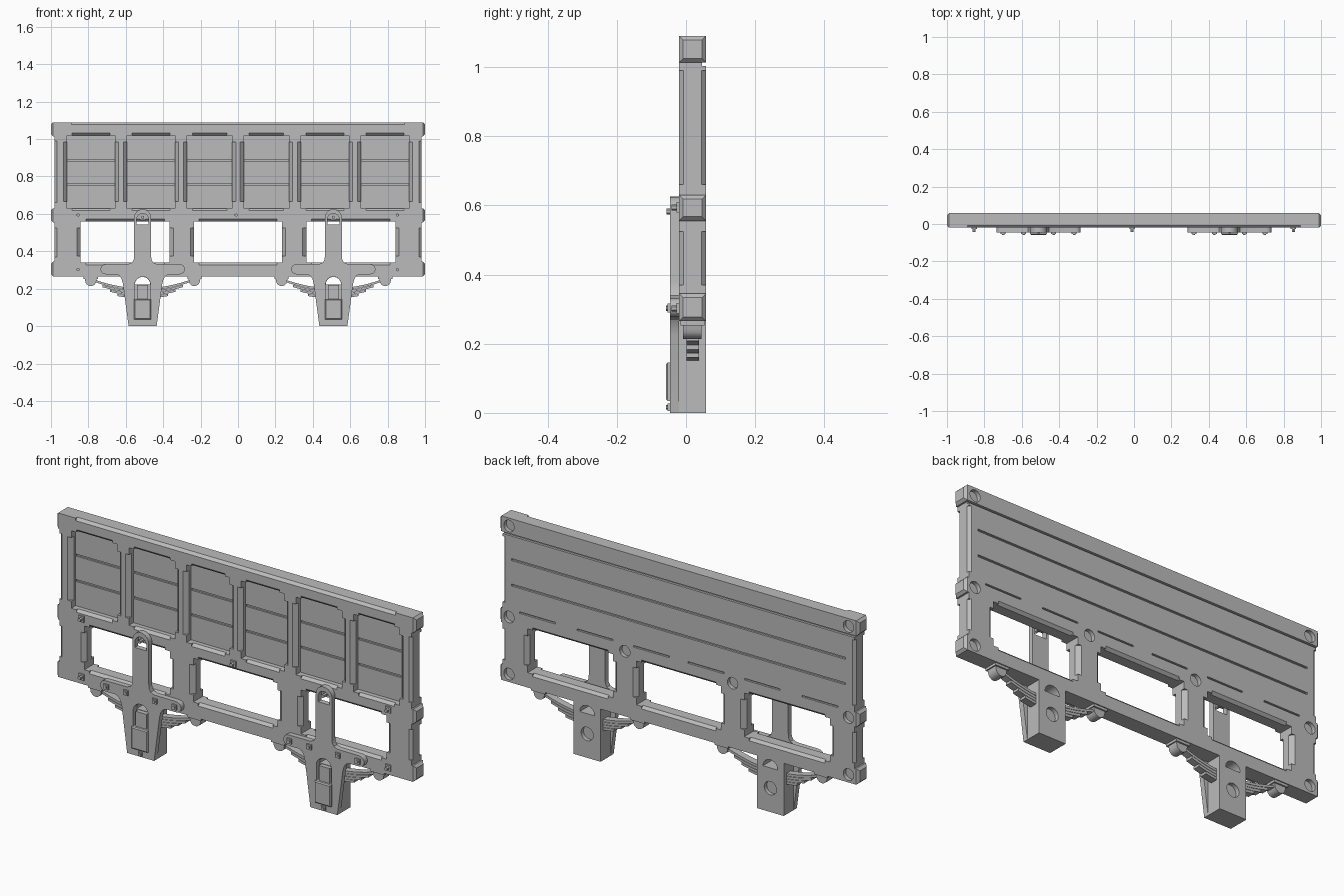
import bpy, bmesh, math
from mathutils import Matrix, Vector

cube = bpy.data.objects.get("Cube")
if cube:
    bpy.data.objects.remove(cube)

grey = bpy.data.materials.new("plain grey")
grey.use_nodes = True
GREY = (0.5, 0.5, 0.5, 1)
grey.diffuse_color = GREY
grey.node_tree.nodes["Principled BSDF"].inputs["Base Color"].default_value = GREY

FRONT, BACK = -0.02, 0.058


def box(bm, x, y, z):
    """Box from three (low, high) ranges."""
    mid = [(a + b) / 2 for a, b in (x, y, z)]
    size = [abs(b - a) for a, b in (x, y, z)]
    m = Matrix.Translation(mid) @ Matrix.Diagonal((*size, 1))
    return bmesh.ops.create_cube(bm, size=1, matrix=m)["verts"]


def rod(bm, centre, axis, radius, length, sides=24):
    """Cylinder along an axis; four sides give a diamond for cutting chamfers."""
    turn = {"x": Matrix.Rotation(math.pi / 2, 4, "Y"),
            "y": Matrix.Rotation(math.pi / 2, 4, "X"), "z": Matrix()}[axis]
    bmesh.ops.create_cone(bm, cap_ends=True, segments=sides, radius1=radius, radius2=radius,
                          depth=length, matrix=Matrix.Translation(centre) @ turn)


def prism(bm, outline, y0, y1):
    """Extrude an x-z outline between two depths."""
    face = bm.faces.new([bm.verts.new((x, y0, z)) for x, z in outline])
    out = bmesh.ops.extrude_face_region(bm, geom=[face])["geom"]
    moved = [v for v in out if isinstance(v, bmesh.types.BMVert)]
    bmesh.ops.translate(bm, vec=(0, y1 - y0, 0), verts=moved)


def arc(cx, cz, r, start, end, n=8):
    angles = [math.radians(start + (end - start) * i / n) for i in range(n + 1)]
    return [(cx + r * math.cos(a), cz + r * math.sin(a)) for a in angles]


def finish(name, bm):
    bmesh.ops.recalc_face_normals(bm, faces=bm.faces)
    mesh = bpy.data.meshes.new(name)
    bm.to_mesh(mesh)
    bm.free()
    ob = bpy.data.objects.new(name, mesh)
    bpy.context.collection.objects.link(ob)
    mesh.materials.append(grey)
    return ob


def activate(ob):
    bpy.ops.object.select_all(action="DESELECT")
    ob.select_set(True)
    bpy.context.view_layer.objects.active = ob


def smooth(ob):
    activate(ob)
    bpy.ops.object.shade_smooth_by_angle(angle=math.radians(30))


def cut(ob, bm):
    """Subtract the cutter mesh and throw the cutter away."""
    cutter = finish("cutter", bm)
    cutter.hide_render = True
    mod = ob.modifiers.new("cut", "BOOLEAN")
    mod.operation, mod.solver, mod.object = "DIFFERENCE", "EXACT", cutter
    activate(ob)
    bpy.ops.object.modifier_apply(modifier=mod.name)
    bpy.data.objects.remove(cutter)


# Wall: one slab, later cut into posts, rails and planks
bm = bmesh.new()
box(bm, (-0.98, 0.98), (FRONT, BACK), (0.265, 1.09))
wall = finish("side_wall", bm)

panels = [(s * c, h) for s in (-1, 1) for c, h in ((0.786, 0.128), (0.465, 0.128), (0.152, 0.12))]
windows = [(-0.603, 0.238), (0, 0.235), (0.603, 0.238)]
PANEL_Z, WINDOW_Z = (0.63, 1.02), (0.34, 0.56)

# Recessed plank panels and open windows
bm = bmesh.new()
for c, h in panels:
    box(bm, (c - h, c + h), (-0.1, 0.015), PANEL_Z)
for c, h in windows:
    box(bm, (c - h, c + h), (-0.1, 0.1), WINDOW_Z)
cut(wall, bm)

# Stopped chamfers on the timber edges
bm = bmesh.new()
for group, (z0, z1), depths in ((panels, PANEL_Z, (FRONT,)), (windows, WINDOW_Z, (FRONT, BACK))):
    for c, h in group:
        for y in depths:
            for s in (-1, 1):
                rod(bm, (c + s * h, y, (z0 + z1) / 2), "z", 0.02, z1 - z0 - 0.07, 4)
            for z in (z0, z1):
                rod(bm, (c, y, z), "x", 0.013, 2 * h - 0.055, 4)
for s in (-1, 1):
    for y in (FRONT, BACK):
        for z0, z1 in ((0.66, 0.99), (0.37, 0.525)):
            rod(bm, (s * 0.98, y, (z0 + z1) / 2), "z", 0.013, z1 - z0, 4)
rod(bm, (0, FRONT, 1.09), "x", 0.013, 1.78, 4)
cut(wall, bm)

# Plank seams on both sides and round sockets on the back
bm = bmesh.new()
for z in (0.757, 0.885):
    box(bm, (-0.93, 0.93), (0.048, 0.1), (z - 0.005, z + 0.005))
    for c, h in panels:
        box(bm, (c - h + 0.002, c + h - 0.002), (0, 0.024), (z - 0.005, z + 0.005))
box(bm, (-1.1, 1.1), (0.046, 0.1), (1.003, 1.013))
for c, h in panels:
    box(bm, (c - 0.1, c + 0.1), (0.048, 0.1), (0.626, 0.634))
for s in (-1, 1):
    for x, z in ((0.945, 1.05), (0.945, 0.592), (0.945, 0.305), (0.3, 0.592)):
        rod(bm, (s * x, 0.068, z), "y", 0.029, 0.06)
cut(wall, bm)

# Bevelled rail ends standing proud of the posts
for s, side in ((-1, "right"), (1, "left")):
    for level, z in (("top", (1.013, 1.09)), ("middle", (0.555, 0.63)), ("bottom", (0.265, 0.345))):
        bm = bmesh.new()
        box(bm, (s * 0.98, s), (FRONT, BACK), z)
        tip = [e for e in bm.edges if all(abs(v.co.x) > 0.99 for v in e.verts)]
        bmesh.ops.bevel(bm, geom=tip, offset=0.012, segments=1, affect="EDGES")
        finish(f"{level}_rail_end_{side}", bm)


def bolt(name, x, z, y, plate=0.015, reach=0.022):
    """Square washer with a hexagonal nut."""
    bm = bmesh.new()
    box(bm, (x - plate, x + plate), (y - 0.007, y), (z - plate, z + plate))
    rod(bm, (x, y - reach / 2, z), "y", plate * 0.6, reach, 6)
    finish(name, bm)


for i, (x, z) in enumerate(((-0.855, 0.594), (-0.01, 0.594), (0.852, 0.594),
                            (-0.855, 0.302), (0.852, 0.302))):
    bolt(f"wall_bolt_{i + 1}", x, z, FRONT)


def axle_guard(cx, side):
    # Guard plate with side arms and a tall strap
    half = [(0.075, 0), (0.105, 0.225), (0.112, 0.252), (0.122, 0.268), (0.14, 0.277)]
    half += arc(0.198, 0.304, 0.027, -90, 90)
    half += [(0.075, 0.332), (0.056, 0.34), (0.047, 0.356), (0.045, 0.38)]
    half += arc(0, 0.58, 0.045, 0, 90)
    outline = half + [(-x, z) for x, z in reversed(half[:-1])]
    bm = bmesh.new()
    prism(bm, [(cx + x, z) for x, z in outline], -0.046, FRONT)
    plate = finish(f"guard_plate_{side}", bm)
    bm = bmesh.new()
    arch = arc(cx, 0.222, 0.042, 0, 180, 16)
    prism(bm, [(cx - 0.042, 0.06), (cx + 0.042, 0.06)] + arch, -0.1, 0.1)
    slot = arc(cx, 0.57, 0.032, 0, 180)
    prism(bm, [(cx - 0.032, 0.542), (cx + 0.032, 0.542)] + slot, -0.1, 0.1)
    cut(plate, bm)
    smooth(plate)

    # Leg block behind the plate, with an arched hole and a rear socket
    bm = bmesh.new()
    box(bm, (cx - 0.075, cx + 0.075), (FRONT, BACK), (0, 0.265))
    leg = finish(f"leg_block_{side}", bm)
    bm = bmesh.new()
    prism(bm, arc(cx, 0.222, 0.041, 0, 180, 16), -0.1, 0.1)
    rod(bm, (cx, 0.068, 0.12), "y", 0.034, 0.06)
    cut(leg, bm)
    smooth(leg)

    # Axle box and the smaller block above it
    bm = bmesh.new()
    box(bm, (cx - 0.045, cx + 0.045), (-0.058, -0.015), (0.035, 0.145))
    bmesh.ops.bevel(bm, geom=[e for e in bm.edges if all(v.co.y < -0.05 for v in e.verts)],
                    offset=0.005, segments=1, affect="EDGES")
    finish(f"axle_box_{side}", bm)
    bm = bmesh.new()
    box(bm, (cx - 0.03, cx + 0.03), (-0.042, -0.015), (0.14, 0.22))
    finish(f"spring_block_{side}", bm)

    # Bolts on the arms, strap and foot
    for i, x in enumerate((-0.19, -0.08, 0.08, 0.19)):
        bolt(f"arm_bolt_{side}_{i + 1}", cx + x, 0.303, -0.046, 0.013, 0.012)
    bolt(f"strap_bolt_{side}", cx, 0.582, FRONT, 0.015, 0.037)
    bolt(f"foot_bolt_{side}", cx, 0.016, -0.046, 0.011, 0.012)

    # Leaf spring
    bm = bmesh.new()
    for i, reach in enumerate((0.275, 0.215, 0.175, 0.135)):
        xs = [reach * (k / 8 - 1) for k in range(17)]
        low = [(cx + x, 0.19 - 0.014 * i + 0.7 * x * x) for x in xs]
        prism(bm, low + [(x, z + 0.0125) for x, z in reversed(low)], 0.002, 0.038)
    smooth(finish(f"leaf_spring_{side}", bm))

    # Rounded spring hangers under the bottom rail
    for s, end in ((-1, "outer" if cx < 0 else "inner"), (1, "inner" if cx < 0 else "outer")):
        hx = cx + s * 0.277
        bm = bmesh.new()
        prism(bm, [(hx + 0.036, 0.268), (hx - 0.036, 0.268)] + arc(hx, 0.244, 0.03, 180, 360),
              -0.008, 0.045)
        box(bm, (hx - 0.038, hx + 0.038), (-0.016, 0.053), (0.253, 0.266))
        smooth(finish(f"spring_hanger_{side}_{end}", bm))


axle_guard(-0.51, "right")
axle_guard(0.51, "left")
